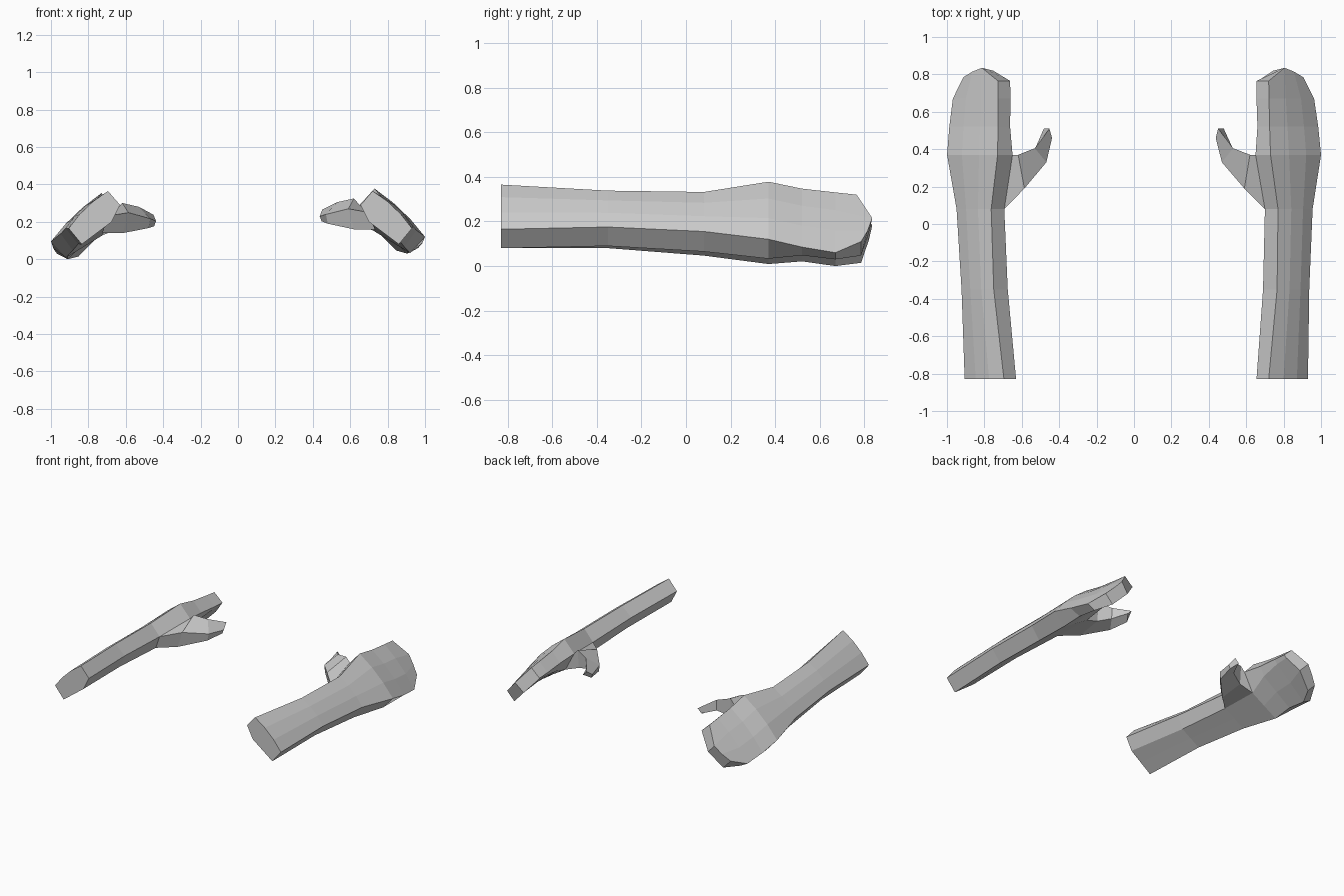
import bpy, bmesh
from mathutils import Vector

if "Cube" in bpy.data.objects:
    bpy.data.objects.remove(bpy.data.objects["Cube"])

skin = bpy.data.materials.new("light grey")
skin.diffuse_color = (0.6, 0.6, 0.6, 1)
skin.use_nodes = True
skin.node_tree.nodes["Principled BSDF"].inputs["Base Color"].default_value = skin.diffuse_color

# Cross-sections: y, then (x, z) of ridge, inner, palm inner, palm outer, outer edge
SECTIONS = [
    (-0.83, (.72, .365), (.655, .29), (.70, .20), (.86, .08), (.93, .165)),
    (-0.35, (.765, .338), (.69, .27), (.73, .18), (.87, .09), (.937, .175)),
    (0.08, (.77, .332), (.70, .25), (.73, .16), (.89, .065), (.955, .155)),
    (0.37, (.73, .378), (.65, .29), (.72, .155), (.92, .033), (1.0, .12)),
    (0.52, (.725, .347), (.66, .275), (.69, .21), (.91, .048), (.985, .085)),
    (0.67, (.722, .33), (.655, .265), (.675, .235), (.905, .03), (.963, .06)),
]
# Rounded outline of the closed fingers
FINGER_END = [(.72, .765, .32), (.655, .765, .26), (.67, .77, .24), (.745, .82, .15),
              (.845, .785, .047), (.905, .785, .11), (.855, .815, .16), (.805, .835, .215)]
# Thumb: base, knuckle and tip loops
THUMB = [
    [(.59, .19, .27), (.62, .18, .16), (.62, .36, .19), (.62, .37, .325)],
    [(.47, .33, .24), (.48, .325, .19), (.53, .40, .225), (.53, .405, .305)],
    [(.437, .46, .23), (.447, .46, .203), (.48, .51, .235), (.45, .51, .265)],
]


def section_ring(y, *pts):
    a, b, c, d, e = [Vector((x, y, z)) for x, z in pts]
    bulge = Vector((.01, 0, .01))
    return [a, b, c, (c + d) / 2, d, e,
            a.lerp(e, .67) + bulge, a.lerp(e, .33) + bulge]


def bridge(bm, r0, r1, skip=()):
    n = len(r0)
    for i in range(n):
        if i not in skip:
            j = (i + 1) % n
            bm.faces.new((r0[i], r0[j], r1[j], r1[i]))


def build_arm(name, place):
    bm = bmesh.new()

    def add(points):
        return [bm.verts.new(place(*p)) for p in points]

    # Forearm and hand, open where the thumb grows out
    rings = [add(section_ring(*s)) for s in SECTIONS] + [add(FINGER_END)]
    for i in range(len(rings) - 1):
        bridge(bm, rings[i], rings[i + 1], skip=(1,) if i == 2 else ())
    bm.faces.new(rings[0])
    a, b, c, h, d, e, g, f = rings[-1]
    bm.faces.new((a, b, c, h, f))
    bm.faces.new((f, h, d, e, g))

    # Thumb
    loop = [rings[2][1], rings[2][2], rings[3][2], rings[3][1]]
    for points in THUMB:
        nxt = add(points)
        bridge(bm, loop, nxt)
        loop = nxt
    bm.faces.new(loop)

    bmesh.ops.recalc_face_normals(bm, faces=bm.faces[:])
    mesh = bpy.data.meshes.new(name)
    bm.to_mesh(mesh)
    bm.free()
    mesh.materials.append(skin)
    obj = bpy.data.objects.new(name, mesh)
    bpy.context.collection.objects.link(obj)


build_arm("right_arm", lambda x, y, z: (x, y, z))
# Mirrored arm, turned slightly inward at the wrist and lower at the hand
build_arm("left_arm", lambda x, y, z: (-(x - .02 * (.4 - y)), y, z - .02 * (y + .83)))
